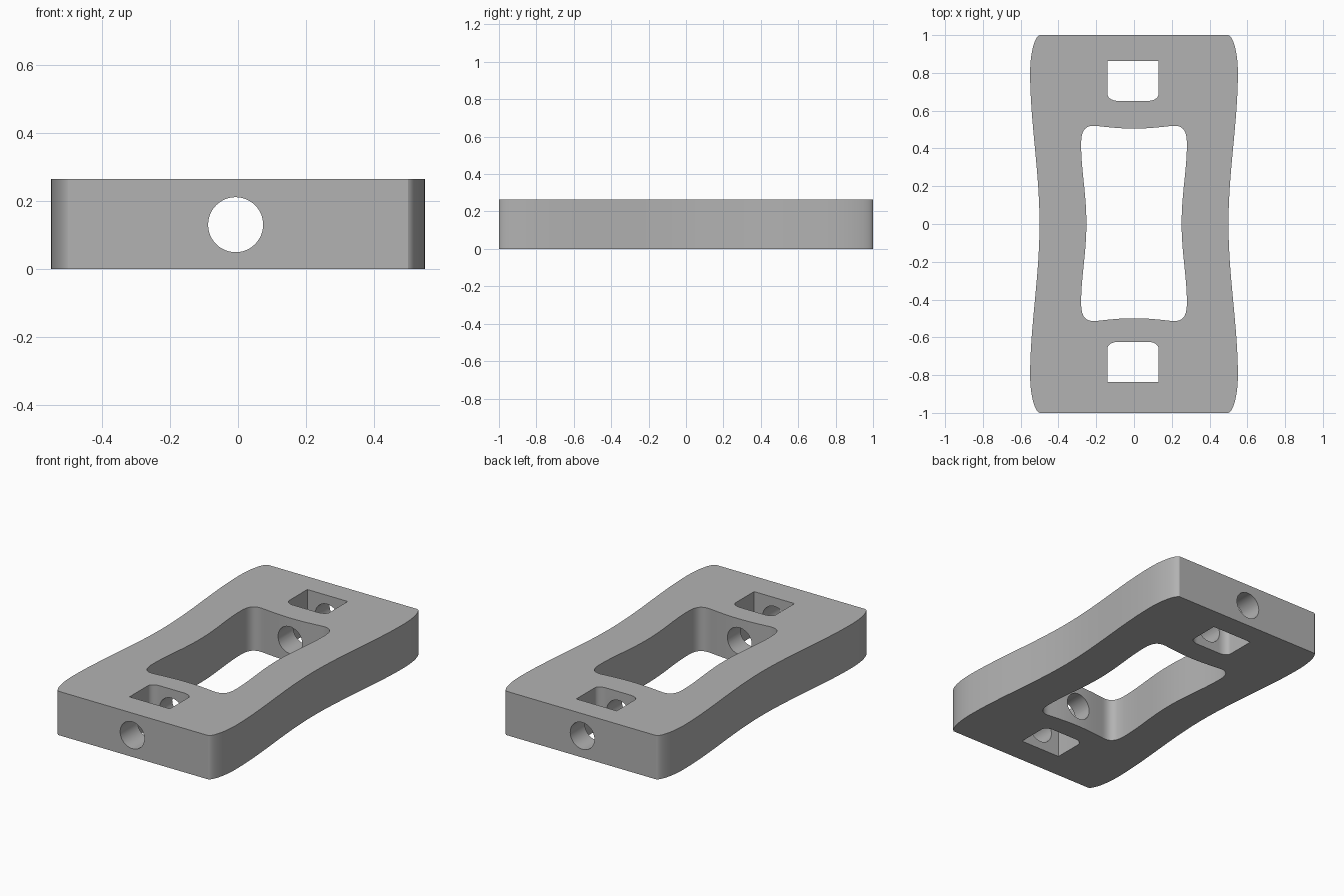
import bpy, bmesh, math
from mathutils import Matrix, Vector
from mathutils.geometry import interpolate_bezier

HEIGHT = 0.265

if "Cube" in bpy.data.objects:
    bpy.data.objects.remove(bpy.data.objects["Cube"], do_unlink=True)

grey = bpy.data.materials.new("plain_grey")
grey.use_nodes = True
colour = (0.448, 0.448, 0.448, 1)
grey.diffuse_color = colour
grey.node_tree.nodes["Principled BSDF"].inputs["Base Color"].default_value = colour


def bezier_path(segments, steps=14):
    """Join cubic segments into one list of points."""
    points = []
    for seg in segments:
        for p in interpolate_bezier(*[Vector(c) for c in seg], steps):
            if not points or (p - points[-1]).length > 1e-5:
                points.append(p)
    return points


def four_way(quarter):
    """Mirror a quarter outline, running from +x to +y, into a closed loop."""
    loop = []
    for sx, sy in ((1, 1), (-1, 1), (-1, -1), (1, -1)):
        part = [(p.x * sx, p.y * sy) for p in quarter]
        for p in part if sx * sy > 0 else reversed(part):
            if not loop or math.dist(p, loop[-1]) > 1e-5:
                loop.append(p)
    if math.dist(loop[0], loop[-1]) < 1e-5:
        loop.pop()
    return loop


def finish(name, bm):
    bmesh.ops.recalc_face_normals(bm, faces=bm.faces)
    mesh = bpy.data.meshes.new(name)
    bm.to_mesh(mesh)
    bm.free()
    mesh.materials.append(grey)
    obj = bpy.data.objects.new(name, mesh)
    bpy.context.collection.objects.link(obj)
    return obj


def prism(name, outline, bottom, top):
    bm = bmesh.new()
    face = bm.faces.new([bm.verts.new((x, y, bottom)) for x, y in outline])
    side = bmesh.ops.extrude_face_region(bm, geom=[face])["geom"]
    bmesh.ops.translate(bm, vec=(0, 0, top - bottom),
                        verts=[v for v in side if isinstance(v, bmesh.types.BMVert)])
    return finish(name, bm)


def pocket_outline(y_outer, y_inner, x0=-0.14, x1=0.13, rx=0.055, ry=0.035):
    """Rectangle whose two corners nearest the centre are rounded."""
    d = math.copysign(ry, y_outer - y_inner)
    arc = [math.radians(a) for a in range(0, 91, 10)]
    right = [(x1 - rx + rx * math.cos(a), y_inner + d - d * math.sin(a)) for a in arc]
    left = [(x0 + x1 - x, y) for x, y in reversed(right)]
    return [(x1, y_outer)] + right + left + [(x0, y_outer)]


# Waisted plate
plate = prism("plate", four_way(bezier_path([
    [(0.5, 0), (0.5, 0.28), (0.55, 0.54), (0.55, 0.8)],
    [(0.55, 0.8), (0.55, 0.9), (0.528, 0.99), (0.5, 1)],
])), 0, HEIGHT)

# Central window with bowed sides
window = four_way(bezier_path([
    [(0.252, 0), (0.252, 0.16), (0.28, 0.28), (0.28, 0.42)],
    [(0.28, 0.42), (0.28, 0.49), (0.26, 0.52), (0.205, 0.517)],
    [(0.205, 0.517), (0.14, 0.51), (0.08, 0.502), (0, 0.502)],
]))
cutters = [prism("window_cutter", [(x, y + 0.003) for x, y in window], -0.1, HEIGHT + 0.1)]

# Square pockets at each end
for end, outer, inner in (("back", 0.862, 0.652), ("front", -0.836, -0.624)):
    cutters.append(prism(end + "_pocket_cutter", pocket_outline(outer, inner),
                         -0.1, HEIGHT + 0.1))

# Round bore along the full length
bm = bmesh.new()
bmesh.ops.create_cone(bm, cap_ends=True, segments=48, radius1=0.081, radius2=0.081, depth=2.4,
                      matrix=Matrix.Translation((-0.007, 0, 0.131))
                      @ Matrix.Rotation(math.pi / 2, 4, "X"))
cutters.append(finish("bore_cutter", bm))

# Cut the openings and drop the cutters
bpy.ops.object.select_all(action="DESELECT")
bpy.context.view_layer.objects.active = plate
plate.select_set(True)
for cutter in cutters:
    cutter.hide_render = True
    mod = plate.modifiers.new(cutter.name, "BOOLEAN")
    mod.operation = "DIFFERENCE"
    mod.solver = "EXACT"
    mod.object = cutter
    bpy.ops.object.modifier_apply(modifier=mod.name)
    bpy.data.objects.remove(cutter, do_unlink=True)

bpy.ops.object.shade_smooth_by_angle(angle=math.radians(30))
